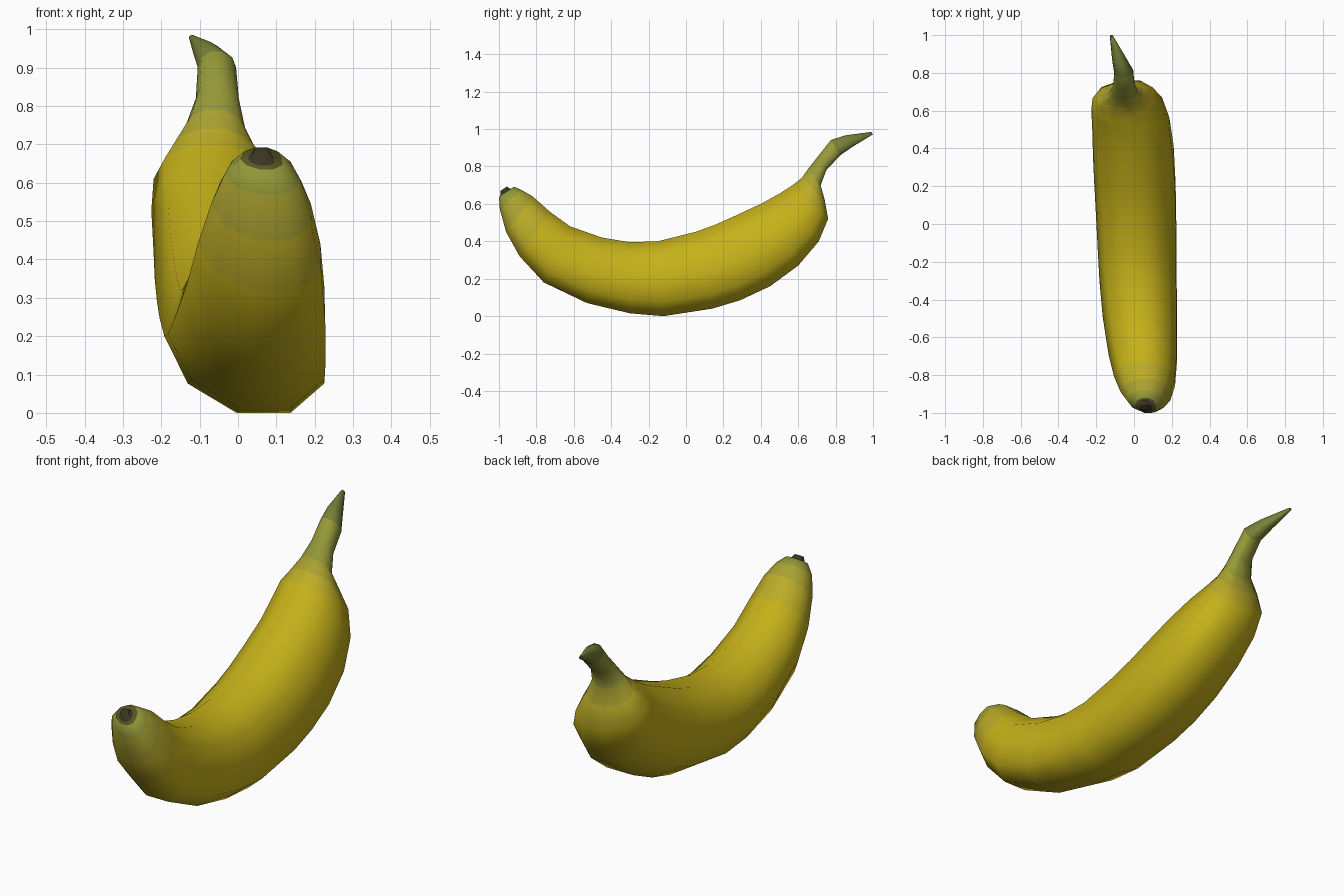
import bpy, bmesh, math
from mathutils import Vector

SIDES = 10
# Stations: inner (y, z), outer (y, z), centre x, half width, colour of the band that follows
STATIONS = [
    (-0.958, 0.692, -0.992, 0.670, 0.06, 0.022, "dark"),
    (-0.938, 0.680, -0.992, 0.645, 0.06, 0.034, "brown"),
    (-0.920, 0.692, -1.000, 0.635, 0.06, 0.055, "green"),
    (-0.880, 0.675, -0.995, 0.570, 0.06, 0.095, "olive"),
    (-0.820, 0.640, -0.962, 0.450, 0.06, 0.130, "lime"),
    (-0.730, 0.560, -0.890, 0.320, 0.055, 0.160, "yellow"),
    (-0.620, 0.480, -0.760, 0.180, 0.045, 0.180, "yellow"),
    (-0.450, 0.420, -0.530, 0.070, 0.030, 0.196, "yellow"),
    (-0.300, 0.395, -0.300, 0.015, 0.020, 0.203, "yellow"),
    (-0.150, 0.400, -0.120, 0.000, 0.015, 0.207, "yellow"),
    (0.050, 0.450, 0.140, 0.040, 0.008, 0.212, "yellow"),
    (0.160, 0.490, 0.290, 0.085, 0.002, 0.213, "yellow"),
    (0.260, 0.535, 0.450, 0.160, -0.005, 0.212, "yellow"),
    (0.400, 0.600, 0.600, 0.270, -0.018, 0.203, "yellow"),
    (0.500, 0.655, 0.710, 0.400, -0.040, 0.186, "yellow"),
    (0.570, 0.700, 0.760, 0.520, -0.062, 0.158, "lime"),
    (0.620, 0.740, 0.742, 0.620, -0.065, 0.115, "olive"),
    (0.655, 0.790, 0.720, 0.700, -0.060, 0.078, "green"),
    (0.710, 0.860, 0.750, 0.780, -0.054, 0.056, "green"),
    (0.775, 0.942, 0.825, 0.860, -0.055, 0.050, "deep_green"),
    (0.850, 0.966, 0.890, 0.905, -0.080, 0.036, "deep_green"),
    (0.990, 0.985, 1.000, 0.972, -0.120, 0.008, "dark"),
]
COLOURS = {
    "dark": (0.04, 0.035, 0.015), "brown": (0.10, 0.09, 0.02),
    "green": (0.30, 0.32, 0.04), "deep_green": (0.19, 0.22, 0.04),
    "olive": (0.40, 0.36, 0.03), "lime": (0.50, 0.41, 0.02),
    "yellow": (0.56, 0.44, 0.01),
}

mesh = bpy.data.meshes.new("banana_peel")
peel = bpy.data.objects.new("banana_peel", mesh)
bpy.context.collection.objects.link(peel)
slots = list(COLOURS)
for name in slots:
    mat = bpy.data.materials.new("peel_" + name)
    mat.diffuse_color = (*COLOURS[name], 1)
    mesh.materials.append(mat)

bm = bmesh.new()


def ring(iy, iz, oy, oz, cx, hw):
    """Ten-sided section between inner and outer curve, leaning a little at the belly."""
    inner, outer = Vector((cx, iy, iz)), Vector((cx, oy, oz))
    mid, half = (inner + outer) / 2, (outer - inner) / 2
    verts = []
    for k in range(SIDES):
        a = math.tau * (k + 0.5) / SIDES
        c = math.cos(a) / math.cos(math.pi / SIDES)
        x = hw * (math.sin(a) * (1 + 0.1 * max(0, c)) + 0.25 * max(0, c))
        verts.append(bm.verts.new(mid + half * c + Vector((x, 0, 0))))
    return verts


# Peel, stem and blossom end as one continuous sweep
rings = [ring(*s[:6]) for s in STATIONS]
for s, a, b in zip(STATIONS, rings, rings[1:]):
    for k in range(SIDES):
        n = (k + 1) % SIDES
        f = bm.faces.new((a[k], a[n], b[n], b[k]))
        f.material_index = slots.index(s[6])
for end in (rings[0], rings[-1]):
    bm.faces.new(end).material_index = slots.index("dark")
bmesh.ops.recalc_face_normals(bm, faces=bm.faces)
bm.to_mesh(mesh)
bm.free()

# Smooth skin with crisp end cuts
bpy.context.view_layer.objects.active = peel
peel.select_set(True)
bpy.ops.object.shade_smooth_by_angle(angle=math.radians(60))
